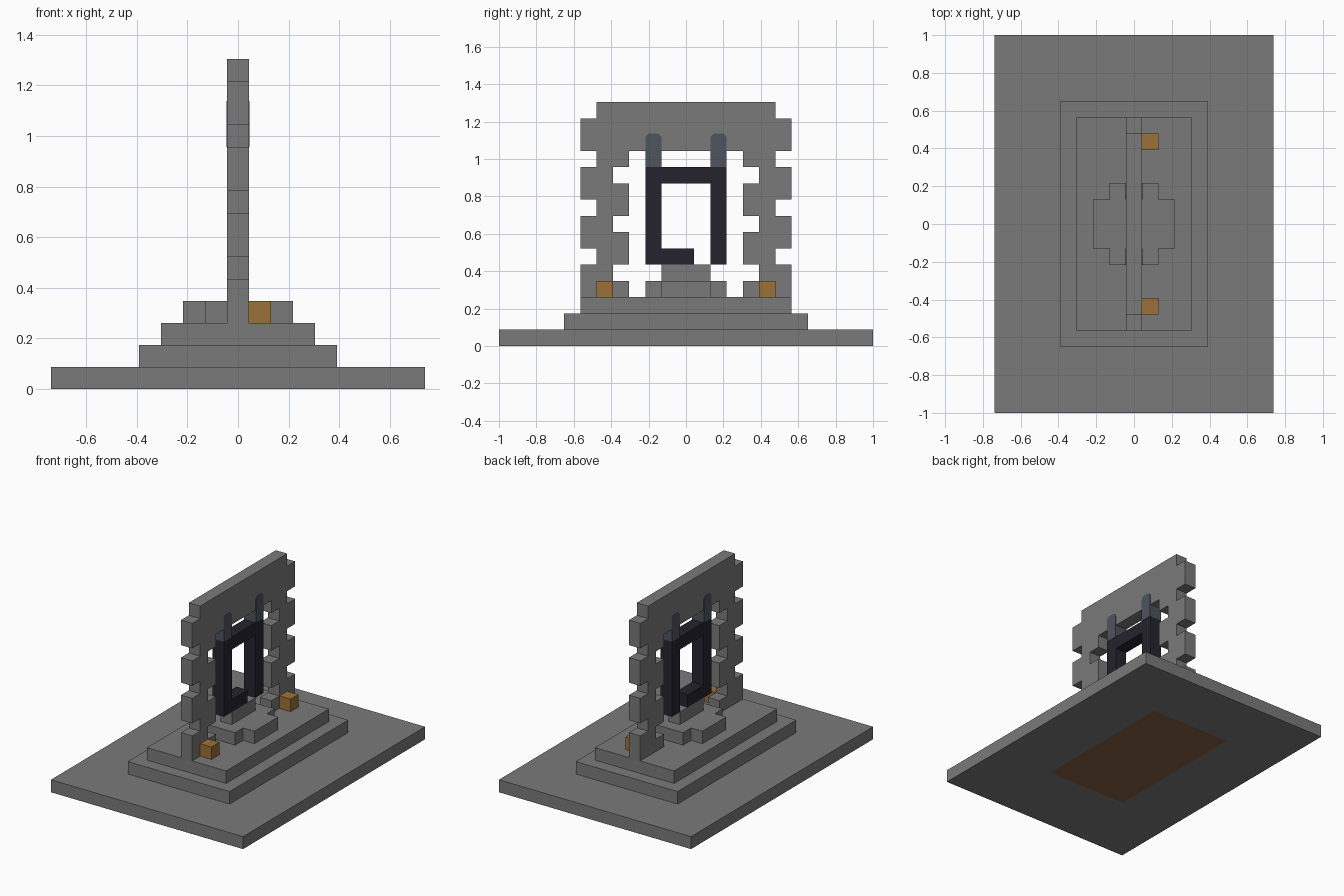
import bpy, bmesh, math
from mathutils import Vector

cube = bpy.data.objects.get("Cube")
if cube:
    bpy.data.objects.remove(cube, do_unlink=True)

U = 2 / 23  # edge length of one block


def material(name, r, g, b):
    m = bpy.data.materials.new(name)
    m.use_nodes = True
    m.diffuse_color = (r, g, b, 1)
    shader = m.node_tree.nodes["Principled BSDF"]
    shader.inputs["Base Color"].default_value = (r, g, b, 1)
    shader.inputs["Roughness"].default_value = 0.9
    return m


STONE = material("grey stone", 0.195, 0.195, 0.195)
EARTH = material("brown earth", 0.238, 0.117, 0.056)
AMBER = material("amber brown", 0.33, 0.165, 0.038)
DARK = material("dark glass stone", 0.018, 0.017, 0.027)
IRON = material("blue grey iron", 0.074, 0.087, 0.112)


def finish(name, bm, mat):
    bmesh.ops.recalc_face_normals(bm, faces=bm.faces)
    mesh = bpy.data.meshes.new(name)
    bm.to_mesh(mesh)
    bm.free()
    mesh.materials.append(mat)
    obj = bpy.data.objects.new(name, mesh)
    bpy.context.collection.objects.link(obj)
    return obj


def blocks(name, cells, mat):
    """Join unit blocks into one shell, keeping only the outer faces."""
    cells = set(cells)
    bm = bmesh.new()
    for c in cells:
        centre = Vector((c[0], c[1], c[2] + 0.5))
        for axis in range(3):
            for sign in (-1, 1):
                n = [0, 0, 0]
                n[axis] = sign
                if tuple(p + q for p, q in zip(c, n)) in cells:
                    continue
                n = Vector(n)
                s = Vector((n.y, n.z, n.x))
                t = n.cross(s)
                quad = [centre + (n + s * i + t * j) / 2
                        for i, j in ((-1, -1), (1, -1), (1, 1), (-1, 1))]
                bm.faces.new([bm.verts.new(v * U) for v in quad])
    bmesh.ops.remove_doubles(bm, verts=bm.verts, dist=U / 100)
    bmesh.ops.dissolve_limit(bm, angle_limit=0.01, verts=bm.verts, edges=bm.edges)
    return finish(name, bm, mat)


def slab(rx, ry, z):
    return {(x, y, z) for x in range(-rx, rx + 1) for y in range(-ry, ry + 1)}


# Ground slab with an earth core showing underneath
core = {(x, y, 0) for x in range(-3, 4) for y in range(-5, 7)}
blocks("ground_slab", slab(8, 11, 0) - core, STONE)
blocks("earth_core", core, EARTH)

# Stepped platform
blocks("lower_step", slab(4, 7, 1), STONE)
blocks("upper_step", slab(3, 6, 2), STONE)
blocks("dais", {c for c in slab(2, 2, 3) if abs(c[0]) + abs(c[1]) < 4}, STONE)
blocks("pedestal", slab(0, 1, 4), STONE)


# Arch with a solid lintel and toothed pillars
def in_arch(y, z):
    a = abs(y)
    if z >= 12:
        return a <= (5 if z == 14 else 6)
    return a == 5 or (a == 6 and z % 3 != 2) or (a == 4 and z % 3 != 1)


blocks("stone_arch", {(0, y, z) for y in range(-6, 7) for z in range(3, 15)
                      if in_arch(y, z)}, STONE)

# Dark hanging frame, broken at its lower edge
blocks("dark_frame", {(0, y, z) for y in range(-2, 3) for z in range(5, 11)
                      if abs(y) == 2 or z == 10 or (z == 5 and y < 1)}, DARK)


# Iron hangers with rounded tops, let into the lintel
def hanger(name, y):
    half, depth, radius = U / 2, U / 2 + 0.002, 0.03
    low, top = 11 * U, 1.137
    profile = [(-half, low), (half, low)]
    for side, start in ((1, 0), (-1, 90)):
        for k in range(5):
            ang = math.radians(start + k * 22.5)
            profile.append((side * (half - radius) + radius * math.cos(ang),
                            top - radius + radius * math.sin(ang)))
    bm = bmesh.new()
    face = bm.faces.new([bm.verts.new((-depth, y + p, z)) for p, z in profile])
    new = bmesh.ops.extrude_face_region(bm, geom=[face])["geom"]
    bmesh.ops.translate(bm, vec=(2 * depth, 0, 0),
                        verts=[v for v in new if isinstance(v, bmesh.types.BMVert)])
    finish(name, bm, IRON)


# Mirrored pairs
for label, side in (("back", 1), ("front", -1)):
    hanger(label + "_hanger", side * 2 * U)
    blocks(label + "_amber_block", {(1, side * 5, 3)}, AMBER)
